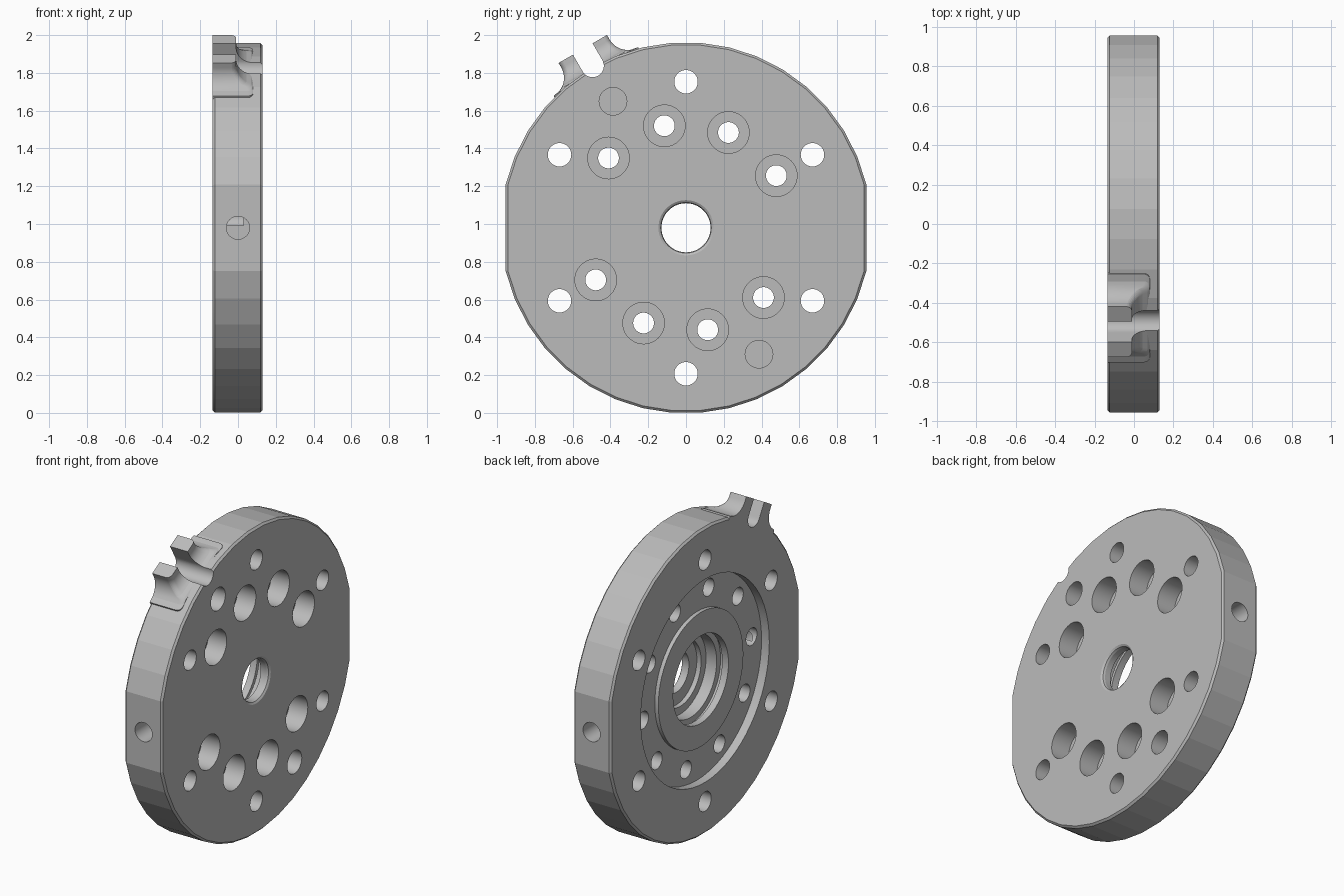
import bpy, bmesh
from math import sin, cos, acos, pi, radians, sqrt

if "Cube" in bpy.data.objects:
    bpy.data.objects.remove(bpy.data.objects["Cube"])

CENTRE_Z = 0.98
BACK, FRONT = -0.135, 0.13      # the two flat faces, along x
RADIUS, FLAT = 0.982, 0.955

steel = bpy.data.materials.new("grey_steel")
steel.use_nodes = True
steel.diffuse_color = (0.5, 0.5, 0.5, 1)
steel.node_tree.nodes["Principled BSDF"].inputs["Base Color"].default_value = (0.5, 0.5, 0.5, 1)


def finish(bm, name, y=0, z=0, turn=(0, 0, 0)):
    bmesh.ops.remove_doubles(bm, verts=bm.verts, dist=1e-5)
    bmesh.ops.recalc_face_normals(bm, faces=bm.faces)
    mesh = bpy.data.meshes.new(name)
    bm.to_mesh(mesh)
    bm.free()
    mesh.materials.append(steel)
    ob = bpy.data.objects.new(name, mesh)
    ob.location = (0, y, CENTRE_Z + z)
    ob.rotation_euler = turn
    bpy.context.collection.objects.link(ob)
    return ob


def lathe(name, profile, y=0, z=0, turn=(0, 0, 0), steps=64):
    """Turn a list of (x, radius) points about the x axis."""
    bm = bmesh.new()
    verts = [bm.verts.new((x, 0, r)) for x, r in profile]
    edges = [bm.edges.new(pair) for pair in zip(verts, verts[1:])]
    bmesh.ops.spin(bm, geom=verts + edges, cent=(0, 0, 0), axis=(1, 0, 0),
                   angle=2 * pi, steps=steps)
    return finish(bm, name, y, z, turn)


def drill(name, r, x0, x1, **place):
    return lathe(name, [(x0, 0), (x0, r), (x1, r), (x1, 0)], **place)


def loft(name, rings, turn=(0, 0, 0)):
    """Skin matching rings of points and cap both ends."""
    bm = bmesh.new()
    rows = [[bm.verts.new(p) for p in ring] for ring in rings]
    n = len(rows[0])
    for a, b in zip(rows, rows[1:]):
        for i in range(n):
            j = (i + 1) % n
            bm.faces.new((a[i], a[j], b[j], b[i]))
    bm.faces.new(rows[0])
    bm.faces.new(rows[-1])
    return finish(bm, name, turn=turn)


def combine(target, tool, operation):
    mod = target.modifiers.new("join", "BOOLEAN")
    mod.operation = operation
    mod.solver = "EXACT"
    mod.object = tool
    bpy.context.view_layer.objects.active = target
    bpy.ops.object.modifier_apply(modifier=mod.name)
    bpy.data.objects.remove(tool)


# Disc outline: two faceted arcs joined by vertical flats, with chamfered rims
corner = acos(FLAT / RADIUS)
step = (pi - 2 * corner) / 17
angles = [side + corner + step * i for side in (0, pi) for i in range(18)]
layers = [(BACK, 0.012), (BACK + 0.012, 0), (FRONT - 0.012, 0), (FRONT, 0.012)]
disc = loft("flange_disc", [[(x, (RADIUS - c) * cos(a), (RADIUS - c) * sin(a)) for a in angles]
                            for x, c in layers])

# Fork lug, flaring into the rim with concave fillets
tilt = (radians(30), 0, 0)


def lug_ring(v):
    rise = max(0, 1.065 - v)
    half = 0.258 - sqrt(max(0, 0.11 ** 2 - min(rise, 0.11) ** 2))
    edge = 0.08 - sqrt(max(0, 0.09 ** 2 - min(rise, 0.09) ** 2))
    r = 0.03
    ring = [(BACK, -half, v)]
    for side, turns in ((-1, range(7)), (1, range(6, -1, -1))):
        for i in turns:
            a = i * pi / 12
            ring.append((edge - r + r * sin(a), side * (half - r + r * cos(a)), v))
    ring.append((BACK, half, v))
    return ring


heights = [0.88] + [0.955 + 0.11 * i / 16 for i in range(17)] + [1.093]
combine(disc, loft("fork_lug", [lug_ring(v) for v in heights], tilt), "UNION")

# Round-bottomed slot through the fork and rim
w = 0.06
outline = [(w, 1.3), (-w, 1.3)] + [(-w * cos(pi * i / 24), 0.99 - w * sin(pi * i / 24))
                                   for i in range(25)]
combine(disc, loft("slot", [[(x, u, v) for u, v in outline] for x in (-0.3, 0.3)], tilt),
        "DIFFERENCE")

cutters = []

# Back recess, with a slightly sunk hub inside a deeper ring
hub, floor = BACK + 0.03, BACK + 0.055
cutters.append(drill("recess", 0.65, -0.3, hub))
cutters.append(lathe("recess_ring", [(-0.3, 0.43), (-0.3, 0.65), (floor, 0.65),
                                     (floor, 0.43), (-0.3, 0.43)]))

# Stepped centre bore with a retaining groove and an eased front edge
cutters.append(lathe("centre_bore", [
    (-0.3, 0), (-0.3, 0.28), (-0.06, 0.28), (-0.06, 0.3), (-0.035, 0.3), (-0.035, 0.26),
    (0.04, 0.26), (0.04, 0.21), (0.07, 0.21), (0.07, 0.13), (FRONT - 0.02, 0.13),
    (FRONT - 0.008, 0.134), (FRONT, 0.146), (0.2, 0.146), (0.2, 0)]))

# Outer ring of plain through holes
for i in range(6):
    a = radians(30 + 60 * i)
    cutters.append(drill("outer_hole", 0.062, -0.3, 0.3, y=0.773 * cos(a), z=0.773 * sin(a)))

# Inner ring: counterbored bolt holes, and one blind hole on each side
for i in range(10):
    a = radians(30 + 36 * i)
    spot = dict(y=0.552 * cos(a), z=0.552 * sin(a))
    if i % 5 == 4:
        cutters.append(drill("blind_hole", 0.055, -0.3, 0.03, **spot))
    else:
        cutters.append(lathe("bolt_hole", [(-0.3, 0), (-0.3, 0.055), (0, 0.055), (0, 0.11),
                                           (0.3, 0.11), (0.3, 0)], **spot))

# Blind dowel holes in the front face and radial holes in the side flats
for side in (-1, 1):
    a = radians(120)
    cutters.append(drill("dowel_hole", 0.073, 0, 0.3,
                         y=side * 0.773 * cos(a), z=side * 0.773 * sin(a)))
    cutters.append(drill("side_hole", 0.061, -0.22, 0.22, y=side * 0.8,
                         turn=(0, 0, pi / 2)))

for cutter in cutters:
    combine(disc, cutter, "DIFFERENCE")

# Smooth the holes and fillets, keep the rim facets crisp
bpy.ops.object.select_all(action="DESELECT")
disc.select_set(True)
bpy.context.view_layer.objects.active = disc
bpy.ops.object.shade_smooth_by_angle(angle=radians(8.5))
